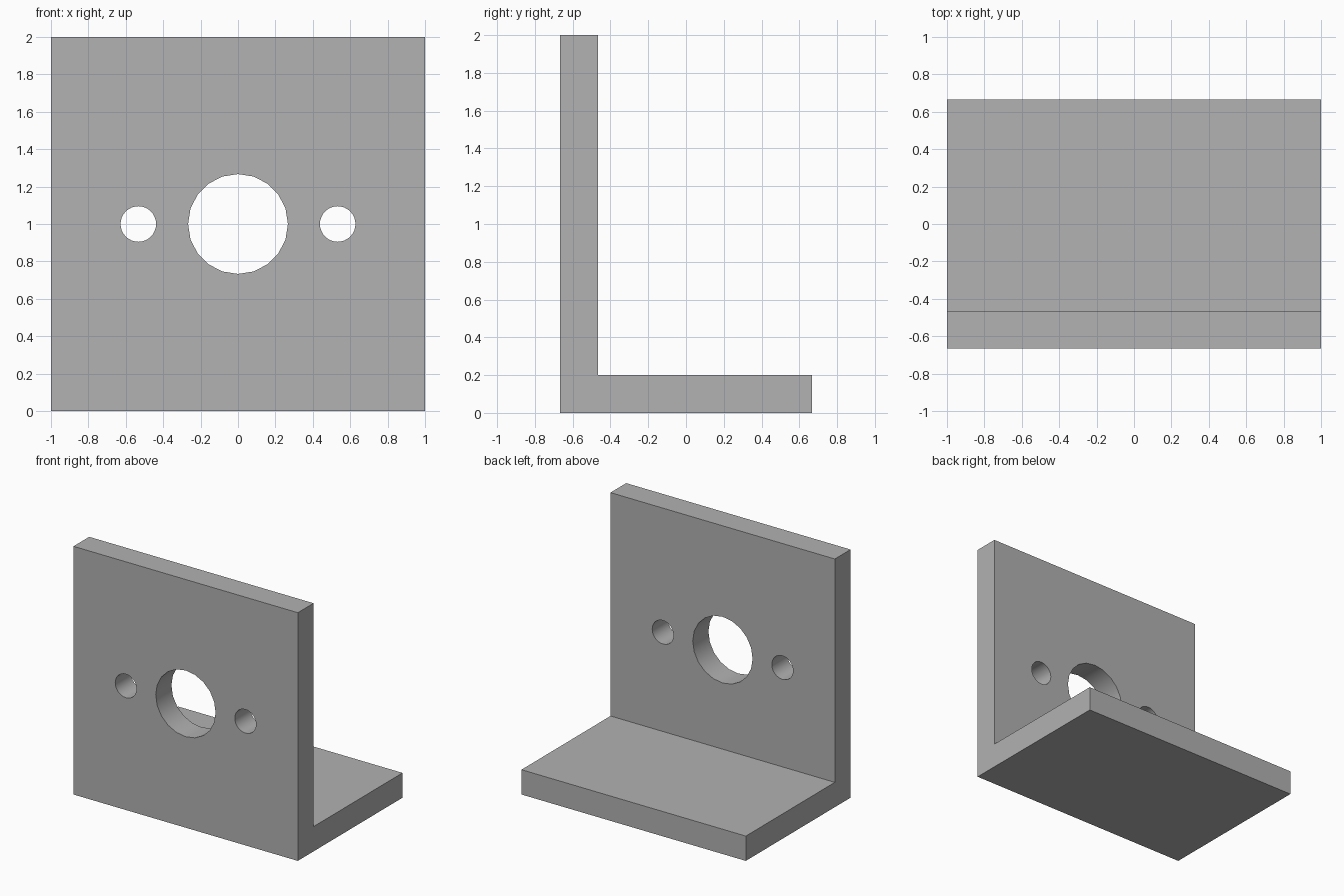
import bpy
import bmesh
from math import radians

cube = bpy.data.objects.get("Cube")
if cube:
    bpy.data.objects.remove(cube, do_unlink=True)

WIDTH, DEPTH, HEIGHT, THICK = 2.0, 1.333, 2.0, 0.2
FRONT, BACK = -DEPTH / 2, DEPTH / 2

# Plain grey finish
grey = bpy.data.materials.new("plain grey")
grey.use_nodes = True
colour = (0.445, 0.445, 0.445, 1)
grey.diffuse_color = colour
grey.node_tree.nodes["Principled BSDF"].inputs["Base Color"].default_value = colour

# L-shaped bracket: side profile extruded across the width
profile = [(FRONT, 0), (BACK, 0), (BACK, THICK),
           (FRONT + THICK, THICK), (FRONT + THICK, HEIGHT), (FRONT, HEIGHT)]
bm = bmesh.new()
side = bm.faces.new([bm.verts.new((-WIDTH / 2, y, z)) for y, z in profile])
extruded = bmesh.ops.extrude_face_region(bm, geom=[side])["geom"]
moved = [v for v in extruded if isinstance(v, bmesh.types.BMVert)]
bmesh.ops.translate(bm, verts=moved, vec=(WIDTH, 0, 0))
bmesh.ops.recalc_face_normals(bm, faces=bm.faces)
mesh = bpy.data.meshes.new("angle_bracket")
bm.to_mesh(mesh)
bm.free()
mesh.materials.append(grey)
bracket = bpy.data.objects.new("angle_bracket", mesh)
bpy.context.collection.objects.link(bracket)


def drill(x, radius, sides):
    """Cut a round hole through the upright plate at mid height."""
    bpy.ops.mesh.primitive_cylinder_add(
        vertices=sides, radius=radius, depth=THICK * 2,
        location=(x, FRONT + THICK / 2, HEIGHT / 2), rotation=(radians(90), 0, 0))
    cutter = bpy.context.object
    cutter.name = "hole_cutter"
    cutter.hide_render = True
    cutter.data.materials.append(grey)
    cut = bracket.modifiers.new("hole", "BOOLEAN")
    cut.operation, cut.solver, cut.object = "DIFFERENCE", "EXACT", cutter
    bpy.ops.object.select_all(action="DESELECT")
    bracket.select_set(True)
    bpy.context.view_layer.objects.active = bracket
    bpy.ops.object.modifier_apply(modifier=cut.name)
    bpy.data.objects.remove(cutter, do_unlink=True)


# Central bore and a mounting hole on each side
drill(0, 0.267, 20)
for sign in (-1, 1):
    drill(sign * 0.533, 0.095, 32)

# Smooth hole walls, crisp plate edges
bpy.ops.object.shade_smooth_by_angle(angle=radians(30))
